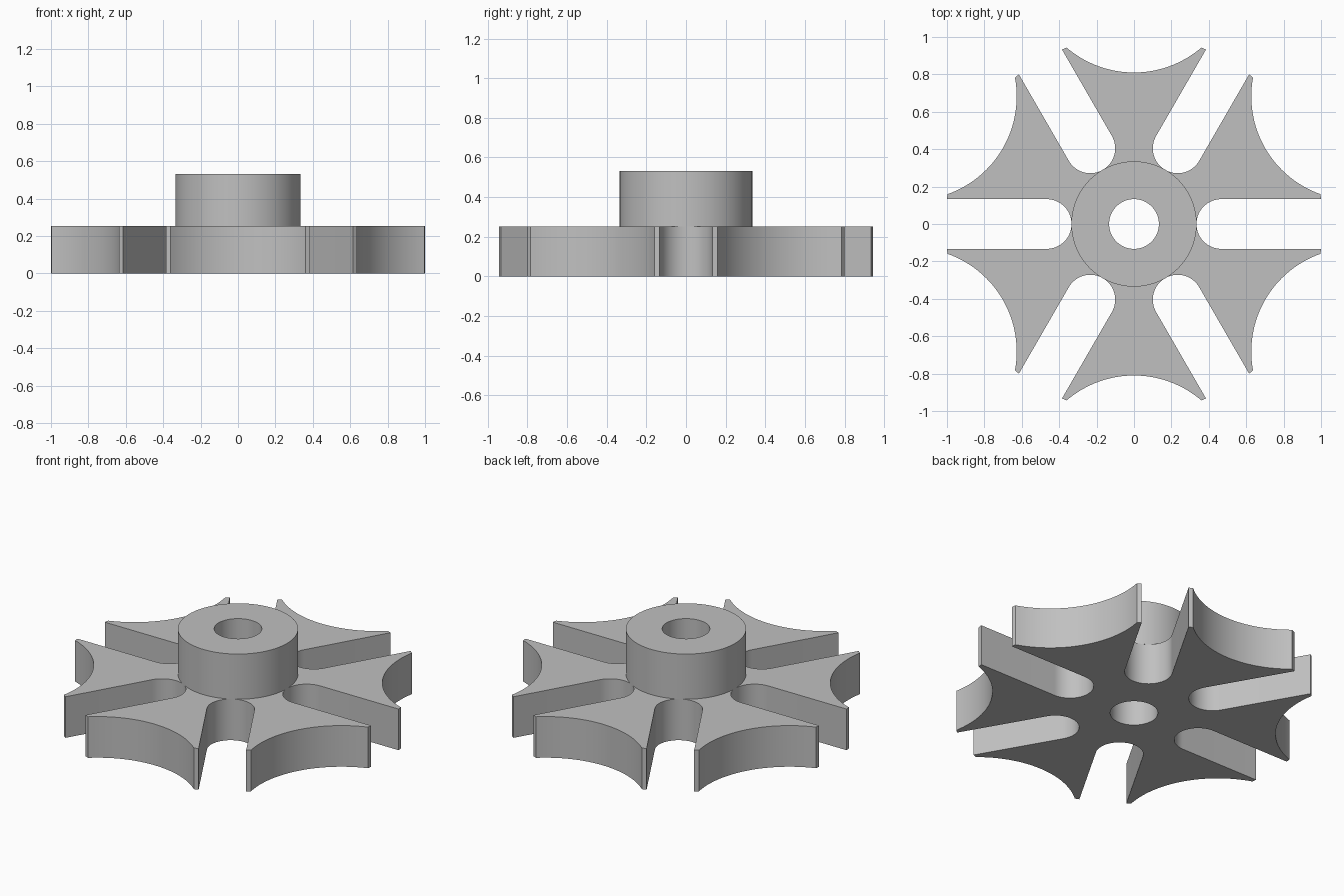
import bpy
import bmesh
from math import sin, cos, asin, atan2, sqrt, pi, radians
from mathutils import Vector, Matrix

cube = bpy.data.objects.get("Cube")
if cube:
    bpy.data.objects.remove(cube, do_unlink=True)

ARMS = 6
RIM = 1.009          # outer radius at the arm tips
SLOT = 0.133         # half width of a slot
SLOT_END = 0.467     # centre of the rounded slot end
DISH = 0.554         # radius of the concave arm ends
DISH_CENTRE = 1.364
TIP = 0.36           # half width of the concave cut
BORE = 0.133
HUB = 0.335
PLATE_TOP = 0.253
HUB_TOP = 0.531

grey = bpy.data.materials.new("grey metal")
grey.use_nodes = True
colour = (0.53, 0.53, 0.53, 1)
grey.diffuse_color = colour
grey.node_tree.nodes["Principled BSDF"].inputs["Base Color"].default_value = colour


def arc(cx, cy, r, start, end, steps):
    """Points along a circular arc, both ends included."""
    angles = [start + (end - start) * i / steps for i in range(steps + 1)]
    return [Vector((cx + r * cos(a), cy + r * sin(a), 0)) for a in angles]


def circle(r, steps=96):
    return arc(0, 0, r, 0, 2 * pi, steps)[:-1]


def solid(name, loops, bottom, top):
    """Fill an outline with holes and extrude it upward."""
    bm = bmesh.new()
    edges = []
    for loop in loops:
        verts = [bm.verts.new((p.x, p.y, bottom)) for p in loop]
        edges += [bm.edges.new((v, verts[i - 1])) for i, v in enumerate(verts)]
    bmesh.ops.triangle_fill(bm, use_beauty=True, edges=edges, normal=(0, 0, 1))
    new = bmesh.ops.extrude_face_region(bm, geom=bm.faces[:], use_keep_orig=True)
    moved = [g for g in new["geom"] if isinstance(g, bmesh.types.BMVert)]
    bmesh.ops.translate(bm, verts=moved, vec=(0, 0, top - bottom))
    bmesh.ops.recalc_face_normals(bm, faces=bm.faces[:])
    mesh = bpy.data.meshes.new(name)
    bm.to_mesh(mesh)
    bm.free()
    mesh.materials.append(grey)
    obj = bpy.data.objects.new(name, mesh)
    bpy.context.collection.objects.link(obj)
    bpy.ops.object.select_all(action='DESELECT')
    obj.select_set(True)
    bpy.context.view_layer.objects.active = obj
    bpy.ops.object.shade_smooth_by_angle(angle=radians(30))
    return obj


# One sector: slot along +x, then the concave arm end
slot_mouth = sqrt(RIM ** 2 - SLOT ** 2)
sector = [Vector((slot_mouth, -SLOT, 0))]
sector += arc(SLOT_END, 0, SLOT, -pi / 2, -3 * pi / 2, 32)
sector.append(Vector((slot_mouth, SLOT, 0)))
half = asin(TIP / DISH)
dish = arc(DISH_CENTRE, 0, DISH, pi + half, pi - half, 32)
turn = Matrix.Rotation(pi / ARMS, 3, 'Z')
sector += [turn @ p for p in dish]

# Repeat the sector around the axis
outline = []
for i in range(ARMS):
    spin = Matrix.Rotation(2 * pi * i / ARMS, 3, 'Z')
    outline += [spin @ p for p in sector]

solid("slotted_wheel", [outline, circle(BORE)], 0, PLATE_TOP)
solid("hub", [circle(HUB), circle(BORE)], PLATE_TOP, HUB_TOP)
